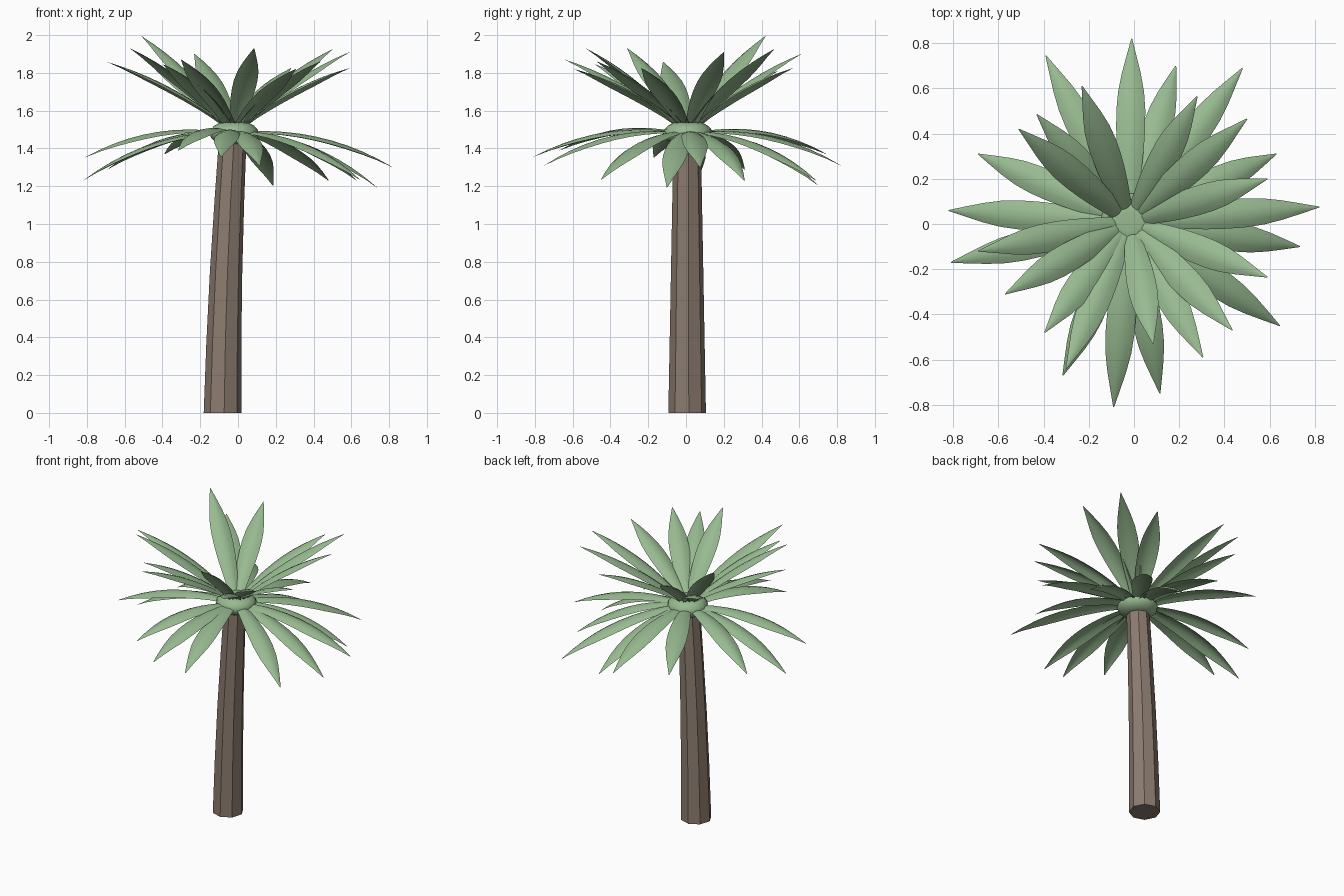
import bpy, bmesh, math
from mathutils import Vector

if "Cube" in bpy.data.objects:
    bpy.data.objects.remove(bpy.data.objects["Cube"])

def material(name, rgb):
    m = bpy.data.materials.new(name)
    m.diffuse_color = (*rgb, 1)
    m.use_nodes = True
    m.node_tree.nodes["Principled BSDF"].inputs["Base Color"].default_value = m.diffuse_color
    return m

GREEN = material("leaf green", (0.31, 0.49, 0.28))
BROWN = material("bark brown", (0.26, 0.20, 0.16))
HUB = Vector((-0.02, 0.01, 0))

def finish(bm, name, mat, smooth):
    me = bpy.data.meshes.new(name)
    for f in bm.faces:
        f.smooth = smooth
    bm.to_mesh(me)
    bm.free()
    me.materials.append(mat)
    ob = bpy.data.objects.new(name, me)
    bpy.context.collection.objects.link(ob)
    return ob

# Trunk: leaning, tapering octagon
bm = bmesh.new()
rings = []
for x, z, r in [(-0.082, 0, 0.1), (-0.075, 0.37, 0.093), (-0.063, 0.75, 0.086),
                (-0.046, 1.12, 0.079), (-0.027, 1.47, 0.073)]:
    rings.append([bm.verts.new((x + r * math.cos(a), 0.006 + r * math.sin(a), z))
                  for a in (math.radians(5 + 45 * i) for i in range(8))])
for lo, hi in zip(rings, rings[1:]):
    for i in range(8):
        j = (i + 1) % 8
        bm.faces.new((lo[i], lo[j], hi[j], hi[i]))
bm.faces.new(rings[0][::-1])
bm.faces.new(rings[-1])
finish(bm, "trunk", BROWN, False)

# Crown hub: flattened ball the fronds grow from
bm = bmesh.new()
bmesh.ops.create_uvsphere(bm, u_segments=16, v_segments=10, radius=1)
for v in bm.verts:
    v.co = Vector((v.co.x * 0.13, v.co.y * 0.13, max(-0.06, min(0.06, v.co.z * 0.07)) + 1.48)) + HUB
finish(bm, "crown_hub", GREEN, True)

# Fronds: arched leaf blades from the hub to each tip
WIDTH = [0.07, 0.085, 0.105, 0.12, 0.128, 0.128, 0.115, 0.085, 0.045, 0.004]

def frond(bm, tip, r0, z0, lift):
    tip = Vector(tip)
    out = Vector((tip.x - HUB.x, tip.y - HUB.y, 0)).normalized()
    start = HUB + out * r0 + Vector((0, 0, z0))
    side = Vector((-out.y, out.x, 0))
    up = (tip - start).cross(side).normalized()
    rows = []
    for k, w in enumerate(WIDTH):
        t = k / (len(WIDTH) - 1)
        p = start.lerp(tip, t) + up * (4 * lift * t * (1 - t))
        rows.append([bm.verts.new(p + side * (w / 2 * s) - up * (0.17 * w * s * s))
                     for s in (-1, -0.5, 0, 0.5, 1)])
    for a, b in zip(rows, rows[1:]):
        for i in range(4):
            bm.faces.new((a[i], b[i], b[i + 1], a[i + 1]))

UPPER = [(0.28, 0.565, 1.825), (0.5, 0.465, 1.925), (0.59, 0.2, 1.91), (0.59, -0.235, 1.825),
         (0.435, -0.47, 1.86), (0.305, -0.59, 1.82), (0.085, -0.53, 1.93), (-0.3, -0.64, 1.87),
         (-0.395, -0.48, 1.845), (-0.57, -0.31, 1.93), (-0.69, -0.12, 1.857),
         (-0.51, 0.42, 1.995), (-0.43, 0.485, 1.81), (-0.23, 0.61, 1.9)]
LOWER = [(-0.01, 0.82, 1.31), (0.185, 0.7, 1.205), (0.48, 0.69, 1.23), (0.63, 0.31, 1.23),
         (0.82, 0.075, 1.3), (0.735, -0.1, 1.195), (0.645, -0.45, 1.235), (0.115, -0.75, 1.31),
         (-0.09, -0.81, 1.355), (-0.315, -0.67, 1.39), (-0.81, -0.17, 1.353),
         (-0.82, 0.06, 1.23), (-0.69, 0.31, 1.29), (-0.39, 0.745, 1.37)]

for name, tips, r0, z0, lift in [("upper_fronds", UPPER, 0.05, 1.53, 0.035),
                                 ("lower_fronds", LOWER, 0.08, 1.49, 0.06)]:
    bm = bmesh.new()
    for tip in tips:
        frond(bm, tip, r0, z0, lift)
    finish(bm, name, GREEN, True)
